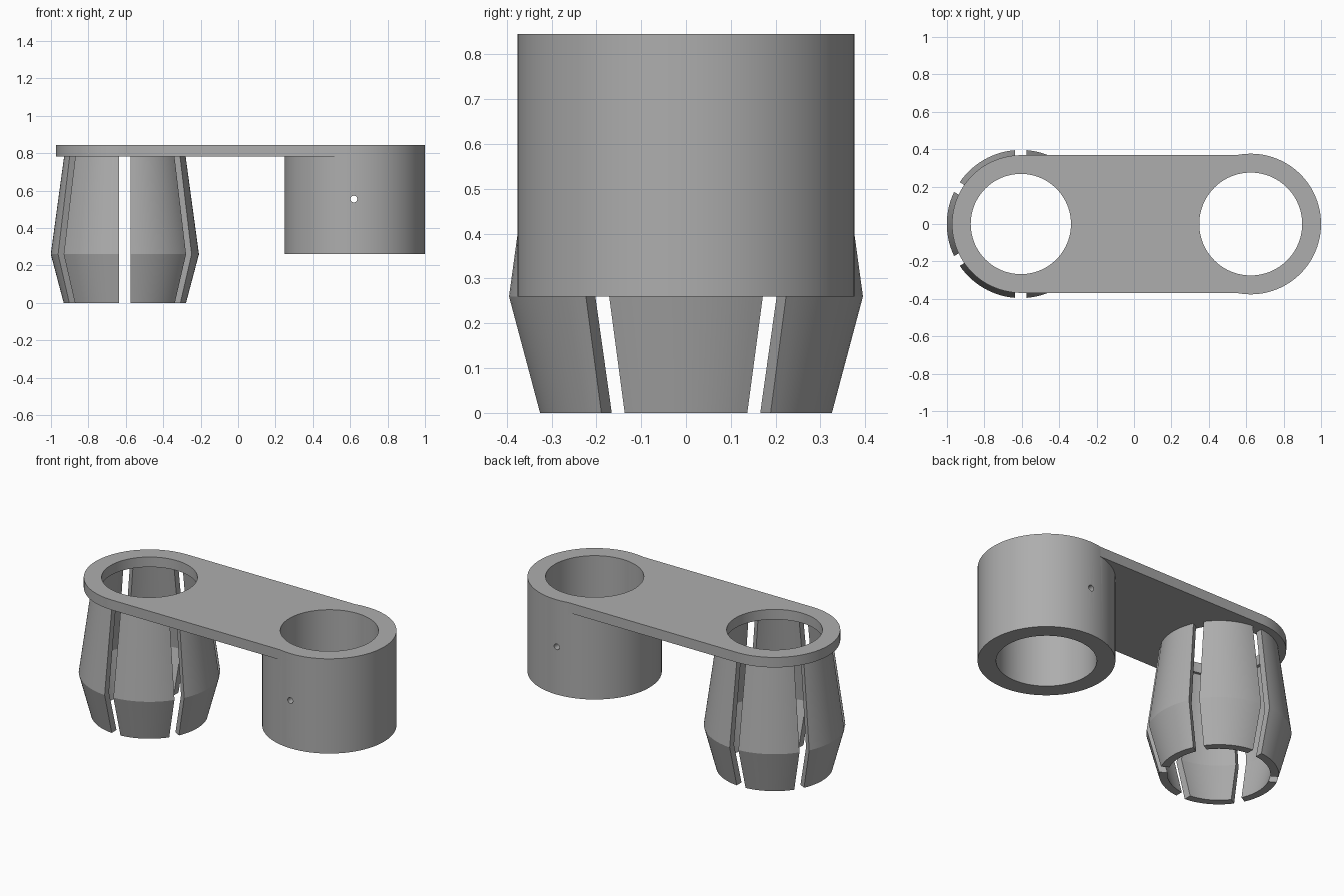
import bpy, bmesh
from math import sin, cos, asin, pi, radians

cube = bpy.data.objects.get("Cube")
if cube:
    bpy.data.objects.remove(cube, do_unlink=True)

CLIP_X, SOCKET_X = -0.605, 0.624
TOP, PLATE_BOTTOM, SOCKET_BOTTOM = 0.845, 0.783, 0.26

grey = bpy.data.materials.new("plain grey")
grey.use_nodes = True
grey.diffuse_color = (0.42, 0.42, 0.42, 1)
grey.node_tree.nodes["Principled BSDF"].inputs["Base Color"].default_value = grey.diffuse_color


def make_object(name, bm):
    bmesh.ops.recalc_face_normals(bm, faces=bm.faces)
    mesh = bpy.data.meshes.new(name)
    bm.to_mesh(mesh)
    bm.free()
    mesh.materials.append(grey)
    obj = bpy.data.objects.new(name, mesh)
    bpy.context.collection.objects.link(obj)
    return obj


def prism(name, outline, z0, z1):
    bm = bmesh.new()
    base = bm.faces.new([bm.verts.new((x, y, z0)) for x, y in outline])
    top = bmesh.ops.extrude_face_region(bm, geom=[base])["geom"]
    verts = [v for v in top if isinstance(v, bmesh.types.BMVert)]
    bmesh.ops.translate(bm, verts=verts, vec=(0, 0, z1 - z0))
    return make_object(name, bm)


def arc(cx, r, a0, a1, n):
    return [(cx + r * cos(a0 + (a1 - a0) * i / n), r * sin(a0 + (a1 - a0) * i / n))
            for i in range(n)]


def cylinder(name, cx, r, z0, z1, n=96):
    return prism(name, arc(cx, r, 0, 2 * pi, n), z0, z1)


def select_only(obj):
    bpy.ops.object.select_all(action='DESELECT')
    obj.select_set(True)
    bpy.context.view_layer.objects.active = obj


def combine(target, tool, operation):
    mod = target.modifiers.new(operation.title(), 'BOOLEAN')
    mod.operation, mod.object, mod.solver = operation, tool, 'EXACT'
    select_only(target)
    bpy.ops.object.modifier_apply(modifier=mod.name)
    bpy.data.objects.remove(tool, do_unlink=True)


# Linking plate, rounded around the clip, fused with the socket
body = cylinder("plate_and_socket", SOCKET_X, 0.376, SOCKET_BOTTOM, TOP)
outline = arc(CLIP_X, 0.368, pi / 2, 3 * pi / 2, 48)
outline += [(CLIP_X, -0.368), (SOCKET_X, -0.368), (SOCKET_X, 0.368)]
combine(body, prism("plate", outline, PLATE_BOTTOM, TOP), 'UNION')

# Bores through both ends
combine(body, cylinder("clip_bore", CLIP_X, 0.268, 0.5, 1), 'DIFFERENCE')
combine(body, cylinder("socket_bore", SOCKET_X, 0.275, 0, 1), 'DIFFERENCE')

# Small cross hole through the socket walls
pin = cylinder("pin_hole", 0, 0.018, -0.5, 0.5, 24)
pin.rotation_euler.x = radians(90)
pin.location = (SOCKET_X - 0.004, 0, 0.555)
bpy.context.view_layer.update()
combine(body, pin, 'DIFFERENCE')

# Six bulging clip fingers separated by parallel-sided slots
HALF_SLOT, STEPS = 0.03, 14
profile = [(0.327, 0), (0.396, 0.26), (0.324, PLATE_BOTTOM + 0.005),
           (0.284, PLATE_BOTTOM + 0.005), (0.354, 0.26), (0.281, 0)]
parts = [body]
for k in range(6):
    bm = bmesh.new()
    loops = []
    for i in range(STEPS + 1):
        loop = []
        for r, z in profile:
            spread = pi / 6 - asin(HALF_SLOT / r)
            a = k * pi / 3 + spread * (2 * i / STEPS - 1)
            loop.append(bm.verts.new((CLIP_X + r * cos(a), r * sin(a), z)))
        loops.append(loop)
    for a, b in zip(loops, loops[1:]):
        for j in range(len(profile)):
            m = (j + 1) % len(profile)
            bm.faces.new((a[j], a[m], b[m], b[j]))
    # Slot walls as two quads each
    for end in (loops[0], loops[-1]):
        bm.faces.new((end[0], end[1], end[4], end[5]))
        bm.faces.new((end[1], end[2], end[3], end[4]))
    parts.append(make_object(f"clip_finger_{k + 1}", bm))

for part in parts:
    select_only(part)
    bpy.ops.object.shade_smooth_by_angle(angle=radians(20))
